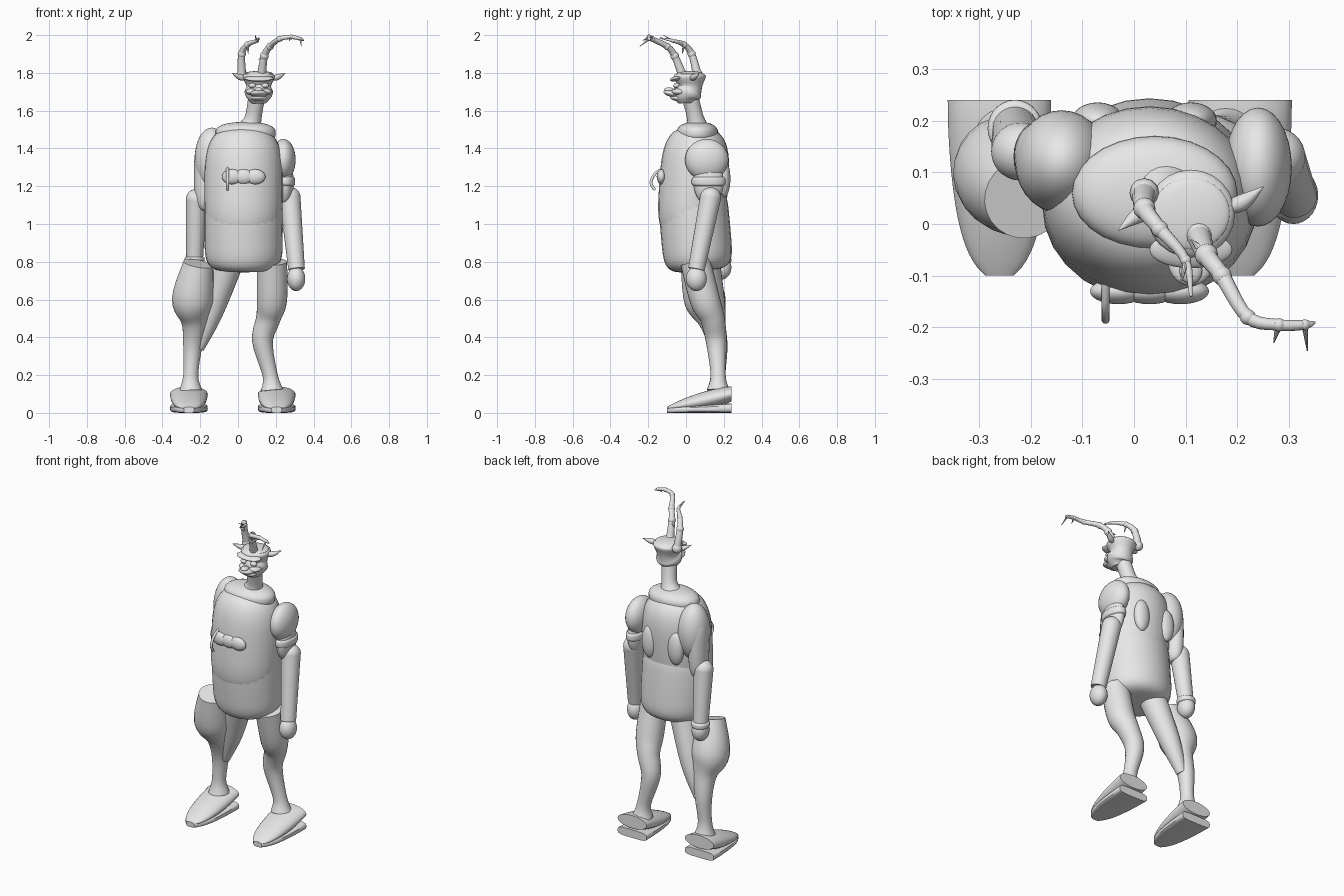
import bpy, bmesh, math
from mathutils import Vector, Euler

cube = bpy.data.objects.get("Cube")
if cube:
    bpy.data.objects.remove(cube, do_unlink=True)

COLOUR = (0.8, 0.8, 0.8, 1)
grey = bpy.data.materials.new("light_grey")
grey.use_nodes = True
grey.diffuse_color = COLOUR
grey.node_tree.nodes["Principled BSDF"].inputs["Base Color"].default_value = COLOUR


def finish(name, bm):
    """Turn a bmesh into a smooth shaded grey object."""
    bmesh.ops.recalc_face_normals(bm, faces=bm.faces)
    mesh = bpy.data.meshes.new(name)
    bm.to_mesh(mesh)
    bm.free()
    part = bpy.data.objects.new(name, mesh)
    bpy.context.scene.collection.objects.link(part)
    mesh.materials.append(grey)
    bpy.ops.object.select_all(action='DESELECT')
    part.select_set(True)
    bpy.context.view_layer.objects.active = part
    bpy.ops.object.shade_smooth_by_angle(angle=math.radians(40))


def skin(name, rings):
    """Join rings of points into a closed surface."""
    bm = bmesh.new()
    loops = [[bm.verts.new(point) for point in ring] for ring in rings]
    for low, high in zip(loops, loops[1:]):
        for i in range(len(low)):
            bm.faces.new((low[i - 1], low[i], high[i], high[i - 1]))
    bm.faces.new(loops[0])
    bm.faces.new(loops[-1])
    finish(name, bm)


def circle(sides):
    angles = [math.tau * i / sides for i in range(sides)]
    return [(math.cos(angle), math.sin(angle)) for angle in angles]


def refine(points, steps):
    """Smooth interpolation through the points."""
    points = [Vector(point) for point in points]
    padded = [points[0]] + points + [points[-1]]
    path = []
    for before, start, end, after in zip(padded, padded[1:], padded[2:], padded[3:]):
        for k in range(steps):
            t = k / steps
            leave, arrive = (end - before) / 2, (after - start) / 2
            ease = t * t * (3 - 2 * t)
            path.append(start.lerp(end, ease) + leave * t * (1 - t) ** 2
                        - arrive * t * t * (1 - t))
    return path + [points[-1]]


def tube(name, points, steps=5, sides=24):
    """Sweep a circle along points given as (x, y, z, radius)."""
    path = refine(points, steps)
    rings, turn, last = [], None, None
    for i, spot in enumerate(path):
        ahead, behind = path[min(i + 1, len(path) - 1)], path[max(i - 1, 0)]
        heading = (ahead.xyz - behind.xyz).normalized()
        if turn is None:
            turn = heading.to_track_quat('Z', 'Y')
        else:
            turn = last.rotation_difference(heading) @ turn
        last = heading
        rings.append([spot.xyz + turn @ Vector((c, s, 0)) * spot.w
                      for c, s in circle(sides)])
    skin(name, rings)


def ball(name, centre, radii, tilt=0, power=1, sides=28):
    """Ellipsoid; a power below one gives a barrel with rounded rims."""
    bm = bmesh.new()
    bmesh.ops.create_uvsphere(bm, u_segments=sides, v_segments=sides, radius=1)
    turn = Euler((math.radians(tilt), 0, 0)).to_matrix()
    for vert in bm.verts:
        x, y, z = vert.co
        rim = max(math.hypot(x, y), 1e-6) ** (power - 1)
        shaped = Vector((x * rim, y * rim, math.copysign(abs(z) ** power, z)))
        vert.co = turn @ (shaped * Vector(radii)) + Vector(centre)
    finish(name, bm)


def forearm(side, elbow, wrist, hand):
    """Tapered forearm with a rounded elbow and a ball hand."""
    thick, thin = .056, .044
    tube(side + "_forearm", [(*elbow, thick), (*wrist, thin)])
    ball(side + "_elbow", elbow, [thick] * 3)
    ball(side + "_hand", hand, (.048, .055, .065))


def shoe(side, x):
    """Wedge shoe over a thin sole, swept from heel to toe."""
    upper, sole = [], []
    steps = 24
    for i in range(steps + 1):
        t = i / steps
        y = .24 - .34 * t
        blunt = math.sqrt(1 - .8 * t ** 8)
        width = (.1 - .04 * t * t) * blunt
        top = .14 - .1 * t ** 1.5
        bottom = .05 * (1 - t) ** 3 + .01
        middle, half = (top + bottom) / 2, (top - bottom) / 2 * blunt
        slab = .025 - .01 * t
        upper.append([(x + width * c, y, middle + half * s) for c, s in circle(steps)])
        sole.append([(x + width * math.copysign(math.sqrt(abs(c)), c), y,
                      slab + slab * math.copysign(math.sqrt(abs(s)), s))
                     for c, s in circle(steps)])
    skin(side + "_shoe", upper)
    skin(side + "_sole", sole)


def antler(side, points, tines):
    """Curved antler with a knuckle at each joint and small pointed tines."""
    tube(side + "_antler", points, sides=12)
    for x, y, z, radius in points[:-1]:
        ball(side + "_antler_knuckle", (x, y, z), [radius * 1.2] * 3, sides=12)
    for joint, tip in tines:
        x, y, z, radius = points[joint]
        tube(side + "_antler_tine", [(x, y, z, radius * .7), (*tip, .001)], sides=8)


# Torso, collar and neck
ball("lower_torso", (.03, .05, .97), (.207, .185, .22), tilt=5, power=.4)
ball("upper_torso", (.03, .04, 1.2), (.208, .182, .31), tilt=-4, power=.6)
ball("collar", (.04, .06, 1.48), (.16, .11, .06), power=.8)
tube("neck", [(.06, .06, 1.5, .07), (.08, .05, 1.56, .045), (.1, .02, 1.68, .045)])

# Pads on the back
for side, x in (("right", -.07), ("left", .11)):
    ball(side + "_back_pad", (x, .2, 1.24), (.05, .035, .1))

# Chest badge and hook
for place, x in (("right", -.03), ("middle", .03), ("left", .09)):
    ball(place + "_chest_lobe", (x, -.13, 1.25), (.055, .025, .04))
hook_width = .008
tube("chest_hook", [(-.055, *spot, hook_width) for spot in
                    ((-.1, 1.3), (-.16, 1.27), (-.185, 1.22), (-.165, 1.18))], sides=10)

# Left arm
ball("left_shoulder", (.24, .11, 1.34), (.065, .115, .11))
ball("left_upper_arm", (.25, .12, 1.22), (.045, .08, .12))
ball("left_sleeve_cuff", (.25, .12, 1.225), (.053, .09, .028), power=.5)
forearm("left", (.275, .13, 1.14), (.31, .055, .76), (.308, .055, .71))

# Right arm
ball("right_shoulder", (-.14, .12, 1.34), (.09, .1, .17))
ball("right_upper_arm", (-.18, .13, 1.25), (.053, .07, .18), power=.6)
ball("right_wrist_cuff", (-.23, .185, .81), (.053, .055, .02), power=.5)
forearm("right", (-.22, .14, 1.13), (-.23, .185, .8), (-.23, .185, .77))

# Legs
tube("left_leg", [(.18, .05, .8, .08), (.18, .1, .6, .08), (.16, .14, .5, .065),
                  (.13, .16, .38, .055), (.17, .17, .2, .04), (.18, .17, .12, .06)])
tube("right_leg", [(-.21, .05, .79, .08), (-.24, .1, .6, .11), (-.23, .14, .48, .07),
                   (-.24, .17, .35, .05), (-.25, .17, .2, .04), (-.25, .17, .12, .06)])
tube("right_inner_thigh", [(-.05, .1, .8, .08), (-.14, .15, .53, .06),
                           (-.21, .17, .34, .03)])

# Shoes
shoe("left", .205)
shoe("right", -.26)

# Head and muzzle
middle = .11
tube("head", [(middle, *spot) for spot in
              ((0, 1.64, .04), (0, 1.67, .065), (.01, 1.7, .075),
               (.02, 1.73, .065), (.02, 1.78, .085), (.02, 1.8, .065))])
ball("upper_muzzle", (middle, -.07, 1.69), (.045, .05, .018), tilt=-10)
ball("lower_jaw", (middle, -.04, 1.665), (.045, .045, .016), tilt=-8)
ball("nose", (middle, -.09, 1.71), (.022, .026, .013))
ball("brow", (middle, -.05, 1.77), (.08, .036, .014), tilt=12)
ball("crown_cap", (middle, .02, 1.795), (.075, .07, .015))

# Paired eyes, cheeks and ears
for side, sign in (("right", -1), ("left", 1)):
    ball(side + "_eye", (middle + sign * .034, -.05, 1.733), (.02, .017, .014))
    ball(side + "_cheek", (middle + sign * .034, -.035, 1.7), (.035, .04, .018))
    turn = sign * .03
    tube(side + "_ear", [(middle + sign * out, .03 + turn * lift, 1.77 + lift * .02, radius)
                         for out, lift, radius in
                         ((.06, 0, .01), (.1, .4, .016), (.14, 1.4, .001))], sides=12)

# Antlers
antler("right", [(.02, .06, 1.79, .024), (.02, .03, 1.9, .018), (.05, -.01, 1.95, .014),
                 (.1, -.07, 1.97, .009), (.11, -.14, 1.985, .003)],
       [(2, (.055, -.02, 1.9)), (3, (.09, -.12, 2))])
antler("left", [(.125, -.02, 1.79, .024), (.14, -.06, 1.89, .019), (.17, -.1, 1.94, .016),
                (.22, -.18, 1.98, .013), (.28, -.195, 1.99, .011), (.33, -.195, 1.98, .009),
                (.35, -.19, 1.97, .002)],
       [(1, (.11, -.03, 1.87)), (4, (.27, -.23, 1.97)), (5, (.335, -.245, 1.94))])
